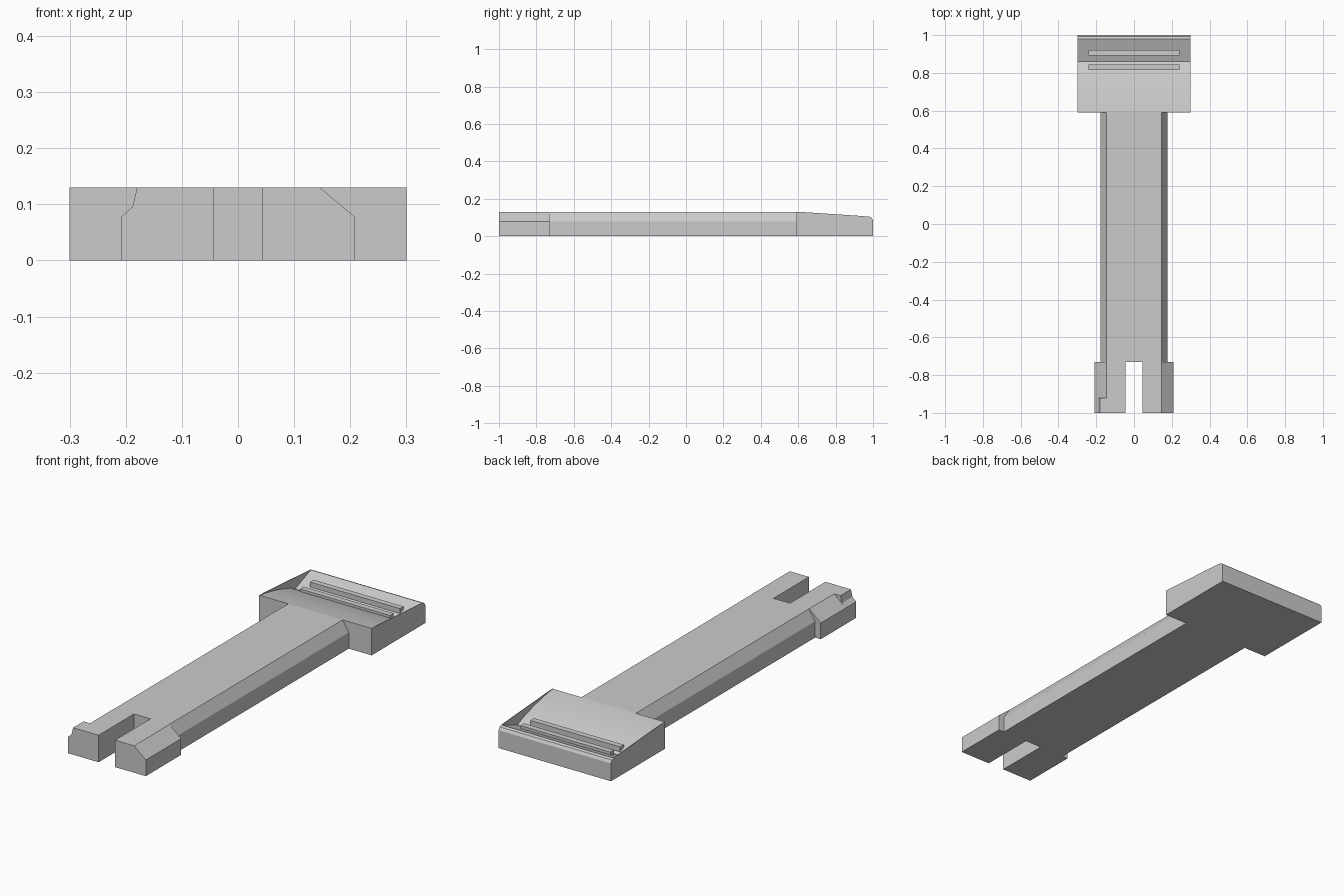
import bpy
import bmesh
import math

cube = bpy.data.objects.get("Cube")
if cube:
    bpy.data.objects.remove(cube, do_unlink=True)

GREY = (0.6, 0.6, 0.6, 1.0)
grey = bpy.data.materials.new("light_grey")
grey.use_nodes = True
grey.diffuse_color = GREY
grey.node_tree.nodes["Principled BSDF"].inputs["Base Color"].default_value = GREY


def prism(name, profile, axis, start, end, smooth=False):
    """Extrude a closed profile along x (points are y, z) or y (points are x, z)."""
    bm = bmesh.new()
    if axis == "x":
        verts = [bm.verts.new((start, u, z)) for u, z in profile]
        shift = (end - start, 0, 0)
    else:
        verts = [bm.verts.new((u, start, z)) for u, z in profile]
        shift = (0, end - start, 0)
    face = bm.faces.new(verts)
    new = bmesh.ops.extrude_face_region(bm, geom=[face])["geom"]
    bmesh.ops.translate(bm, vec=shift,
                        verts=[g for g in new if isinstance(g, bmesh.types.BMVert)])
    bmesh.ops.recalc_face_normals(bm, faces=bm.faces)
    mesh = bpy.data.meshes.new(name)
    bm.to_mesh(mesh)
    bm.free()
    mesh.materials.append(grey)
    obj = bpy.data.objects.new(name, mesh)
    bpy.context.collection.objects.link(obj)
    if smooth:
        bpy.ops.object.select_all(action="DESELECT")
        obj.select_set(True)
        bpy.context.view_layer.objects.active = obj
        bpy.ops.object.shade_smooth_by_angle(angle=math.radians(25))
    return obj


TOP, SHOULDER = 0.13, 0.078
FRONT, SLOT_END, HEAD_START, BACK = -1.0, -0.73, 0.59, 1.0

# Long shaft with chamfered upper edges
half = [(0.178, 0), (0.178, SHOULDER), (0.145, TOP)]
prism("shaft", half + [(-x, z) for x, z in reversed(half)], "y", SLOT_END, HEAD_START)

# Two wider prongs either side of the slot
prong = [(0.044, 0), (0.208, 0), (0.208, SHOULDER), (0.146, TOP), (0.044, TOP)]
mirrored = [(-x, z) for x, z in prong]
prism("left_prong", prong, "y", FRONT, SLOT_END)
prism("right_prong", mirrored, "y", -0.92, SLOT_END)

# Stepped catch on the tip of the right prong
catch = mirrored[:3] + [(-0.188, 0.096), (-0.18, TOP)] + mirrored[4:]
prism("right_prong_catch", catch, "y", FRONT, -0.92)

# Head with a scooped thumb recess
base = [(BACK, 0), (HEAD_START, 0)]
lip = [(0.98, 0.104), (0.992, 0.099), (BACK, 0.086)]
scoop = [(HEAD_START, TOP), (0.64, 0.123), (0.69, 0.113), (0.74, 0.101),
         (0.79, 0.087), (0.83, 0.073), (0.86, 0.058)]
prism("head", base + scoop + lip, "x", -0.297, 0.297, smooth=True)

# Thin side cheeks closing the recess
cheek = base + [(HEAD_START, TOP), (0.62, 0.129), (0.95, 0.107)] + lip
for name, side in (("left_cheek", 1), ("right_cheek", -1)):
    prism(name, cheek, "x", side * 0.297, side * 0.3)

# Grip ridges inside the recess
for name, y, z in (("front_grip_ridge", 0.83, 0.09), ("rear_grip_ridge", 0.906, 0.094)):
    ridge = [(y - 0.014, 0.04), (y + 0.014, 0.04), (y + 0.014, z), (y - 0.014, z)]
    prism(name, ridge, "x", -0.24, 0.24)
